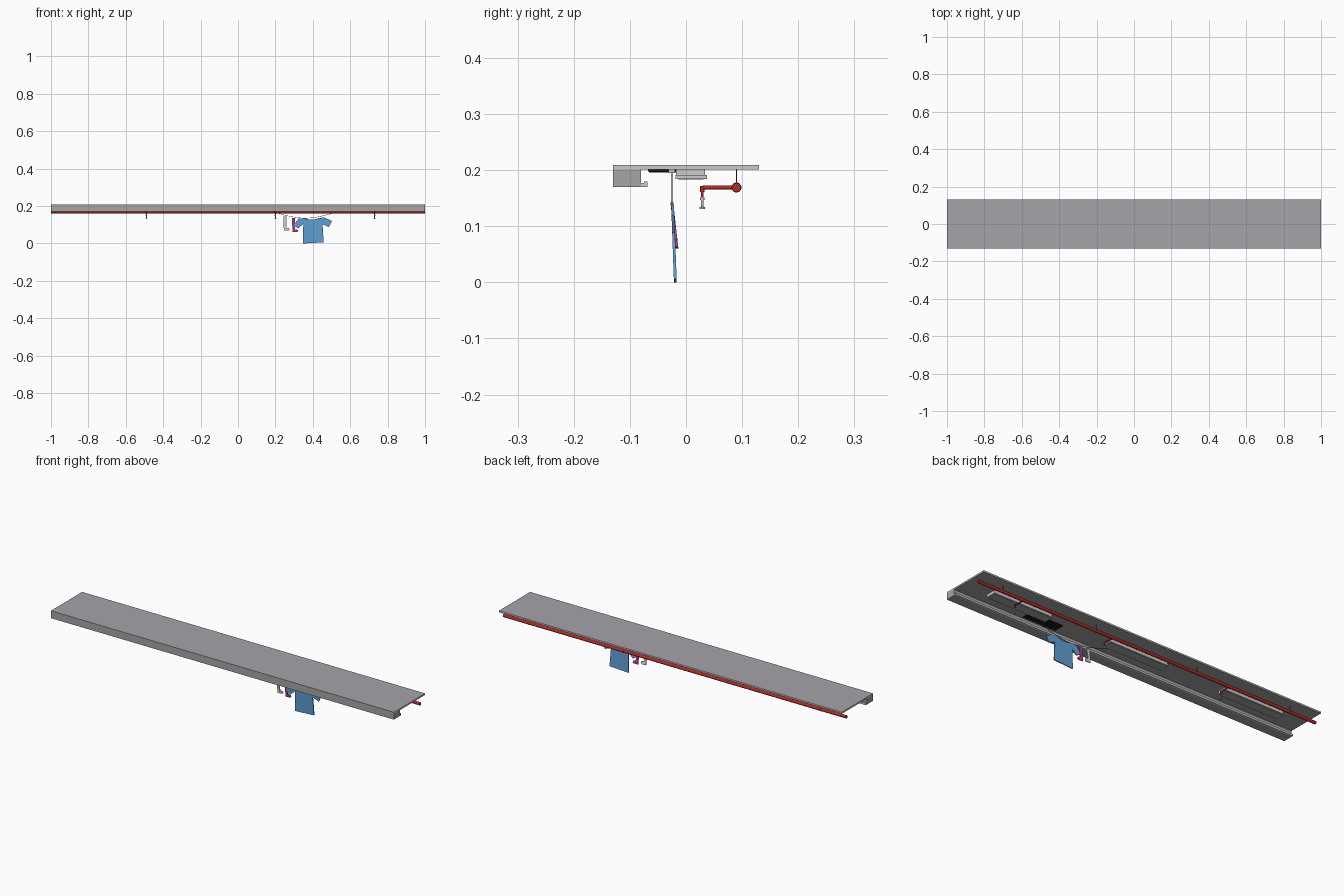
import bpy, bmesh, math
from mathutils import Vector

if "Cube" in bpy.data.objects:
    bpy.data.objects.remove(bpy.data.objects["Cube"])


def mat(name, col):
    m = bpy.data.materials.new(name)
    m.diffuse_color = (*col, 1)
    m.use_nodes = True
    m.node_tree.nodes["Principled BSDF"].inputs["Base Color"].default_value = m.diffuse_color
    return m


PANEL = mat("panel grey", (0.385, 0.37, 0.405))
GREY = mat("beam grey", (0.38, 0.38, 0.385))
LIGHT = mat("light grey", (0.6, 0.6, 0.6))
RED = mat("pipe red", (0.42, 0.025, 0.02))
BLUE = mat("cloth blue", (0.12, 0.35, 0.68))
PINK = mat("cloth pink", (0.5, 0.05, 0.27))
WHITE = mat("cloth white", (0.7, 0.69, 0.68))
BLACK = mat("vent black", (0.01, 0.01, 0.01))
CORD = mat("cord brown", (0.12, 0.06, 0.05))


def finish(name, bm, m):
    bmesh.ops.recalc_face_normals(bm, faces=bm.faces)
    me = bpy.data.meshes.new(name)
    bm.to_mesh(me)
    bm.free()
    me.materials.append(m)
    ob = bpy.data.objects.new(name, me)
    bpy.context.collection.objects.link(ob)
    return ob


def box(name, x, y, z, m):
    """Box from (min, max) pairs."""
    bm = bmesh.new()
    bmesh.ops.create_cube(bm, size=1)
    for v in bm.verts:
        v.co = [lo + (c + 0.5) * (hi - lo) for c, (lo, hi) in zip(v.co, (x, y, z))]
    return finish(name, bm, m)


def rod(name, a, b, r, m, r2=None, sides=14):
    """Round bar between two points."""
    a, b = Vector(a), Vector(b)
    bm = bmesh.new()
    bmesh.ops.create_cone(bm, cap_ends=True, segments=sides, radius1=r,
                          radius2=r if r2 is None else r2, depth=(b - a).length)
    q = Vector((0, 0, 1)).rotation_difference(b - a)
    for v in bm.verts:
        v.co = q @ v.co + (a + b) / 2
    for f in bm.faces:
        f.smooth = len(f.verts) == 4
    return finish(name, bm, m)


def cloth(name, outline, thick, y_at, m):
    """Flat x-z outline given thickness; y_at(z) lets it hang at a slant."""
    bm = bmesh.new()
    front = bm.faces.new([bm.verts.new((x, y_at(z) - thick / 2, z)) for x, z in outline])
    new = bmesh.ops.extrude_face_region(bm, geom=[front])["geom"]
    bmesh.ops.translate(bm, vec=(0, thick, 0),
                        verts=[g for g in new if isinstance(g, bmesh.types.BMVert)])
    bmesh.ops.triangulate(bm, faces=[f for f in bm.faces if len(f.verts) > 4])
    return finish(name, bm, m)


# Ceiling slab: tinted top, neutral underside and front, light cut edges
slab = box("ceiling_slab", (-1, 1), (-0.13, 0.13), (0.201, 0.209), PANEL)
slab.data.materials.append(GREY)
slab.data.materials.append(LIGHT)
for f in slab.data.polygons:
    n = f.normal
    f.material_index = 0 if n.z > 0.5 else 1 if n.z < -0.5 or n.y < -0.5 else 2

# Front beam and the small hooked lip behind it
box("front_beam", (-1, 1), (-0.13, -0.08), (0.17, 0.201), GREY)
box("beam_lip", (-1, 1), (-0.08, -0.069), (0.17, 0.177), LIGHT)
box("beam_lip_hook", (-1, 1), (-0.075, -0.069), (0.177, 0.18), LIGHT)

# Long ceiling fixtures: mounting tray, wider rim and recessed-looking cover
for i, cx in enumerate((-0.685, 0, 0.685)):
    x0, x1 = cx - 0.17, cx + 0.17
    box(f"fixture_tray_{i}", (x0, x1), (-0.018, 0.034), (0.191, 0.201), LIGHT)
    box(f"fixture_rim_{i}", (x0 - 0.003, x1 + 0.003), (-0.019, 0.037), (0.184, 0.191), LIGHT)
    box(f"fixture_cover_{i}", (x0 + 0.005, x1 - 0.005), (-0.013, 0.031), (0.183, 0.185), GREY)

# Flush air vent with slats
box("vent_panel", (0.41, 0.60), (-0.068, -0.012), (0.198, 0.201), BLACK)
for i in range(9):
    x = 0.415 + i * 0.02
    box(f"vent_slat_{i}", (x, x + 0.01), (-0.066, -0.014), (0.196, 0.198), BLACK)

# Red main pipe, hangers and couplings
rod("main_pipe", (-1, 0.09, 0.169), (1, 0.09, 0.169), 0.008, RED, sides=20)
for i, x in enumerate((-0.85, -0.30, 0.30, 0.85)):
    rod(f"pipe_hanger_{i}", (x, 0.09, 0.17), (x, 0.09, 0.202), 0.0013, RED, sides=8)
    rod(f"pipe_clamp_{i}", (x - 0.003, 0.09, 0.169), (x + 0.003, 0.09, 0.169), 0.009, RED)

# Branch pipes with downward spray heads
for i, x in enumerate((-0.49, 0.20, 0.73)):
    rod(f"branch_pipe_{i}", (x, 0.09, 0.169), (x, 0.03, 0.169), 0.0035, RED)
    rod(f"branch_elbow_{i}", (x, 0.029, 0.172), (x, 0.029, 0.161), 0.004, RED)
    rod(f"branch_drop_{i}", (x, 0.029, 0.161), (x, 0.029, 0.151), 0.0025, RED)
    rod(f"spray_collar_{i}", (x, 0.029, 0.151), (x, 0.029, 0.147), 0.0042, LIGHT)
    rod(f"spray_nozzle_{i}", (x, 0.029, 0.147), (x, 0.029, 0.134), 0.0025, LIGHT, r2=0.002)
    rod(f"spray_plate_{i}", (x, 0.029, 0.1345), (x, 0.029, 0.131), 0.005, LIGHT)

# Sagging clothes line with its two ceiling hooks
LX0, LX1, LY = 0.12, 0.60, -0.025


def line_z(x):
    t = (x - (LX0 + LX1) / 2) / ((LX1 - LX0) / 2)
    return 0.135 + 0.062 * abs(t) ** 1.7


cu = bpy.data.curves.new("clothes_line", "CURVE")
cu.dimensions = "3D"
cu.bevel_depth = 0.0011
cu.bevel_resolution = 1
sp = cu.splines.new("POLY")
N = 24
sp.points.add(N)
for i, p in enumerate(sp.points):
    x = LX0 + (LX1 - LX0) * i / N
    p.co = (x, LY, line_z(x), 1)
cu.materials.append(CORD)
bpy.context.collection.objects.link(bpy.data.objects.new("clothes_line", cu))
for i, x in enumerate((LX0, LX1)):
    box(f"line_hook_{i}", (x - 0.004, x + 0.004), (-0.031, -0.02), (0.195, 0.201), LIGHT)

# Shirt hanging from the line
shirt = [(0.348, 0.002), (0.458, 0.008), (0.452, 0.104), (0.487, 0.090),
         (0.503, 0.122), (0.462, 0.141), (0.428, 0.137), (0.405, 0.129),
         (0.378, 0.131), (0.352, 0.137), (0.325, 0.135), (0.297, 0.100),
         (0.322, 0.082), (0.349, 0.106)]
low = min(z for _, z in shirt)
cloth("shirt", [(x, z - low) for x, z in shirt], 0.005,
      lambda z: -0.019 - 0.005 * z / 0.14, BLUE)

# Pair of socks: an L outline reused at two places
sock = [(0, 0.075), (0.017, 0.075), (0.015, 0.016), (0.03, 0.013),
        (0.032, 0.004), (0.026, 0), (0.002, 0.0)]
for name, x, z, m in (("white_sock", 0.243, 0.068, WHITE), ("pink_sock", 0.289, 0.060, PINK)):
    cloth(name, [(x + a, z + b) for a, b in sock], 0.005,
          lambda h: -0.016 - 0.009 * (h - 0.06) / 0.08, m)
